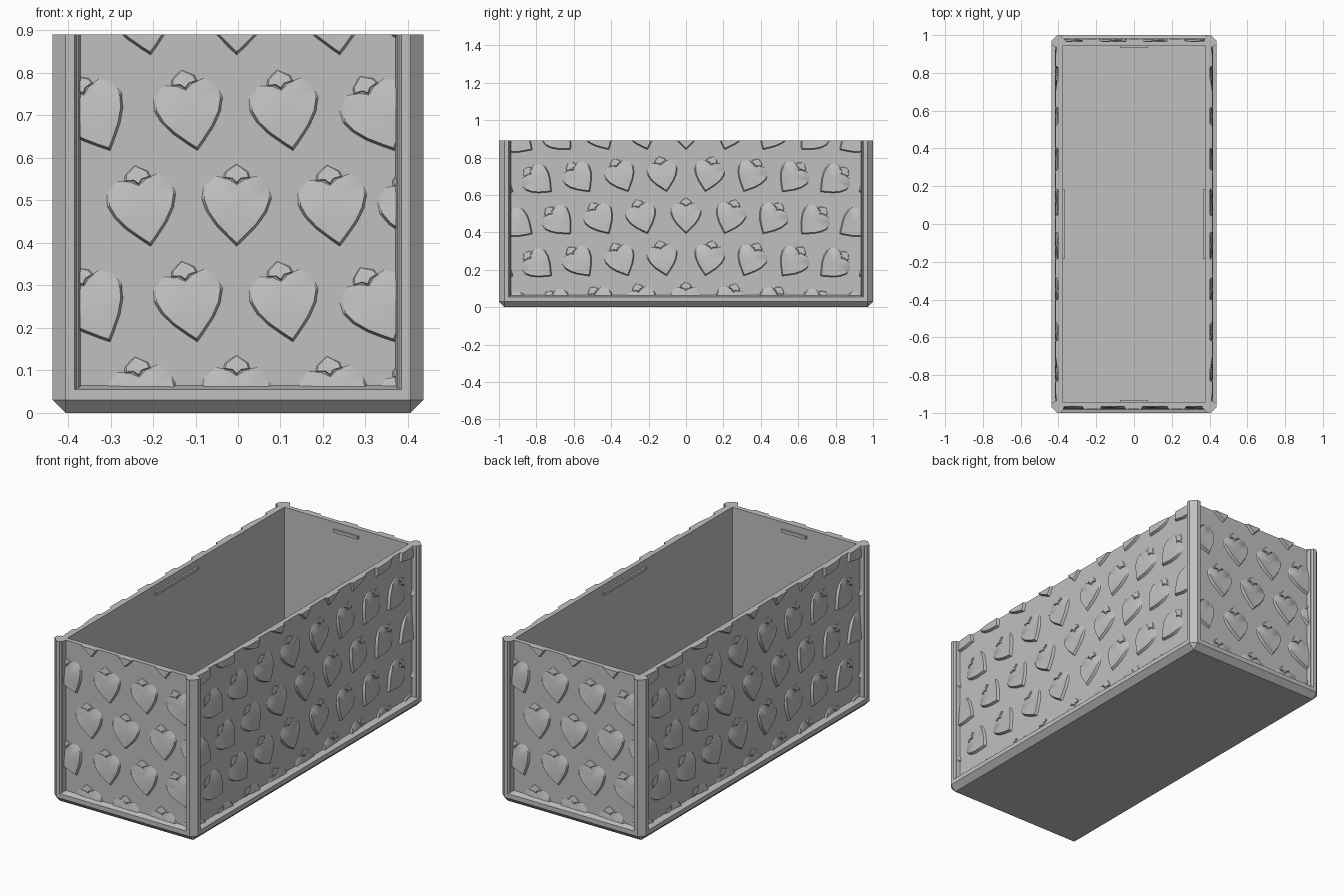
import bpy, bmesh, math
from mathutils import Matrix, Vector

cube = bpy.data.objects.get("Cube")
if cube:
    bpy.data.objects.remove(cube, do_unlink=True)

grey = bpy.data.materials.new("plain grey")
grey.use_nodes = True
COLOUR = (0.53, 0.53, 0.53, 1)
grey.diffuse_color = COLOUR
grey.node_tree.nodes["Principled BSDF"].inputs["Base Color"].default_value = COLOUR

HX, HY, TOP = 0.436, 1.0, 0.89      # outer half sizes and height
CUT = 0.03                          # chamfer size
FLOOR = 0.035
RECESS = 0.033                      # panel depth behind the frame


def finish(name, bm, smooth=False):
    bmesh.ops.recalc_face_normals(bm, faces=bm.faces)
    mesh = bpy.data.meshes.new(name)
    bm.to_mesh(mesh)
    bm.free()
    mesh.materials.append(grey)
    obj = bpy.data.objects.new(name, mesh)
    bpy.context.collection.objects.link(obj)
    if smooth:
        bpy.ops.object.select_all(action='DESELECT')
        obj.select_set(True)
        bpy.context.view_layer.objects.active = obj
        bpy.ops.object.shade_smooth_by_angle(angle=math.radians(30))
    return obj


def box(name, centre, size):
    bm = bmesh.new()
    bmesh.ops.create_cube(bm, size=1)
    bmesh.ops.scale(bm, vec=size, verts=bm.verts)
    bmesh.ops.translate(bm, vec=centre, verts=bm.verts)
    return finish(name, bm)


# Tray: stacked eight-sided rings give base chamfer, rail, wall and inside
def ring(bm, hx, hy, cut, z):
    pts = []
    for sx, sy, flip in ((1, 1, 0), (-1, 1, 1), (-1, -1, 0), (1, -1, 1)):
        pair = [(sx * hx, sy * (hy - cut)), (sx * (hx - cut), sy * hy)]
        pts += pair[::-1] if flip else pair
    return [bm.verts.new((x, y, z)) for x, y in pts]


bm = bmesh.new()
levels = [(CUT, 0, 0), (0, CUT, CUT), (0, CUT, 0.055),
          (0.012, 0.02, 0.058), (RECESS, 0, 0.064), (RECESS, 0, TOP),
          (0.058, 0, TOP), (0.058, 0, FLOOR)]
rings = [ring(bm, HX - inset, HY - inset, cut, z) for inset, cut, z in levels]
for low, high in zip(rings, rings[1:]):
    for i in range(8):
        j = (i + 1) % 8
        bm.faces.new((low[i], low[j], high[j], high[i]))
bm.faces.new(rings[0])
bm.faces.new(rings[-1])
bmesh.ops.remove_doubles(bm, verts=bm.verts, dist=0.0001)
bmesh.ops.dissolve_degenerate(bm, edges=bm.edges, dist=0.0001)
finish("tray", bm)

# Corner posts: chamfered outside, sloping down to the panels
HALF_POST = [(0, CUT), (0, 0.051), (0.012, 0.057), (0.012, 0.061), (RECESS + 0.002, 0.066)]
for name, sx, sy in (("front_left", 1, -1), ("front_right", -1, -1),
                     ("back_left", 1, 1), ("back_right", -1, 1)):
    outline = HALF_POST + [(0.057, 0.057)] + [(b, a) for a, b in reversed(HALF_POST)]
    bm = bmesh.new()
    face = bm.faces.new([bm.verts.new((sx * (HX - a), sy * (HY - b), CUT)) for a, b in outline])
    up = bmesh.ops.extrude_face_region(bm, geom=[face])["geom"]
    bmesh.ops.translate(bm, vec=(0, 0, TOP - CUT),
                        verts=[v for v in up if isinstance(v, bmesh.types.BMVert)])
    finish(name + "_post", bm)

# Raised hearts: steep lower edges, upper lobes fading into the panel
HALF_HEART = [(0.018, 0.017), (0.05, 0.05), (0.073, 0.083), (0.085, 0.115),
              (0.08, 0.15), (0.052, 0.172), (0.02, 0.166)]
HEART = [(0, 0)] + HALF_HEART + [(0, 0.152)] + [(-u, v) for u, v in reversed(HALF_HEART)]
NOTCH = [(0, 0.148), (0.012, 0.16), (0.034, 0.163), (0.03, 0.178), (0, 0.2),
         (-0.03, 0.178), (-0.034, 0.163), (-0.012, 0.16)]


def heart_height(v):
    return 0.0015 + 0.0125 * min(1, max(0, (0.145 - v) / 0.06))


def notch_height(v):
    return 0.001 + 0.006 * min(1, max(0, (0.19 - v) / 0.025))


def relief(outline, mid, scale, height, place, limit):
    """Closed low pad in panel space (u, z, outward), trimmed to the panel."""
    bm = bmesh.new()
    base = [bm.verts.new((u, v, -0.004)) for u, v in outline]
    top = []
    for u, v in outline:
        v2 = mid + (v - mid) * scale
        top.append(bm.verts.new((u * scale, v2, height(v2))))
    peak = bm.verts.new((0, mid, height(mid)))
    bm.faces.new(base)
    n = len(base)
    for i in range(n):
        j = (i + 1) % n
        bm.faces.new((base[i], base[j], top[j], top[i]))
        bm.faces.new((top[i], top[j], peak))
    bm.transform(place)
    for co, no in (((limit, 0, 0), (1, 0, 0)), ((-limit, 0, 0), (-1, 0, 0)),
                   ((0, TOP, 0), (0, 1, 0)), ((0, 0.06, 0), (0, -1, 0))):
        geom = bm.verts[:] + bm.edges[:] + bm.faces[:]
        cut = bmesh.ops.bisect_plane(bm, geom=geom, plane_co=co, plane_no=no, clear_outer=True)
        edges = [e for e in cut["geom_cut"] if isinstance(e, bmesh.types.BMEdge) and e.is_boundary]
        if edges:
            bmesh.ops.holes_fill(bm, edges=edges, sides=0)
    return bm


def add_panel(name, quarter, distance, limit, rows):
    panel = bmesh.new()
    for z, hearts in rows:
        for u, turn in hearts:
            place = Matrix.Translation((u, z, 0)) @ Matrix.Rotation(math.radians(turn), 4, 'Z')
            for args in ((HEART, 0.1, 0.9, heart_height), (NOTCH, 0.172, 0.8, notch_height)):
                part = relief(*args, place, limit)
                temp = bpy.data.meshes.new("temp")
                part.to_mesh(temp)
                part.free()
                panel.from_mesh(temp)
                bpy.data.meshes.remove(temp)
    # stand the panel upright, then swing it round to its side
    upright = Matrix.Translation((0, -distance, 0)) @ Matrix.Rotation(math.pi / 2, 4, 'X')
    panel.transform(Matrix.Rotation(quarter * math.pi / 2, 4, 'Z') @ upright)
    finish(name, panel, smooth=True)


# Alternate rows are staggered; hearts lean further towards the panel ends
def lean(u):
    return math.copysign(6 + 61 * abs(u), -u) if u else 0


PITCH = 0.205
side_a = [((i + 0.5) * PITCH, lean((i + 0.5) * PITCH)) for i in range(-5, 5)]
side_b = [(i * PITCH, lean(i * PITCH)) for i in range(-4, 5)]
end_a = [(-0.3, 25), (-0.095, 11), (0.13, 11), (0.37, 25)]
end_b = [(-0.205, 11), (-0.003, 0), (0.24, 9), (0.45, 20)]


def stagger(a, b):
    return [(-0.06 + 0.225 * k, a if k % 2 else b) for k in range(5)]


for name, quarter, distance, limit, rows in (
        ("front_hearts", 0, HY - RECESS, 0.372, stagger(end_a, end_b)),
        ("left_hearts", 1, HX - RECESS, 0.935, stagger(side_a, side_b)),
        ("back_hearts", 2, HY - RECESS, 0.372, stagger(end_a, end_b)),
        ("right_hearts", 3, HX - RECESS, 0.935, stagger(side_a, side_b))):
    add_panel(name, quarter, distance, limit, rows)

# Small catch ridges just below the rim inside
for name, s in (("left", 1), ("right", -1)):
    box(name + "_catch", (s * 0.374, 0, 0.845), (0.012, 0.37, 0.016))
for name, s in (("back", 1), ("front", -1)):
    box(name + "_catch", (0, s * 0.937, 0.845), (0.15, 0.012, 0.016))
